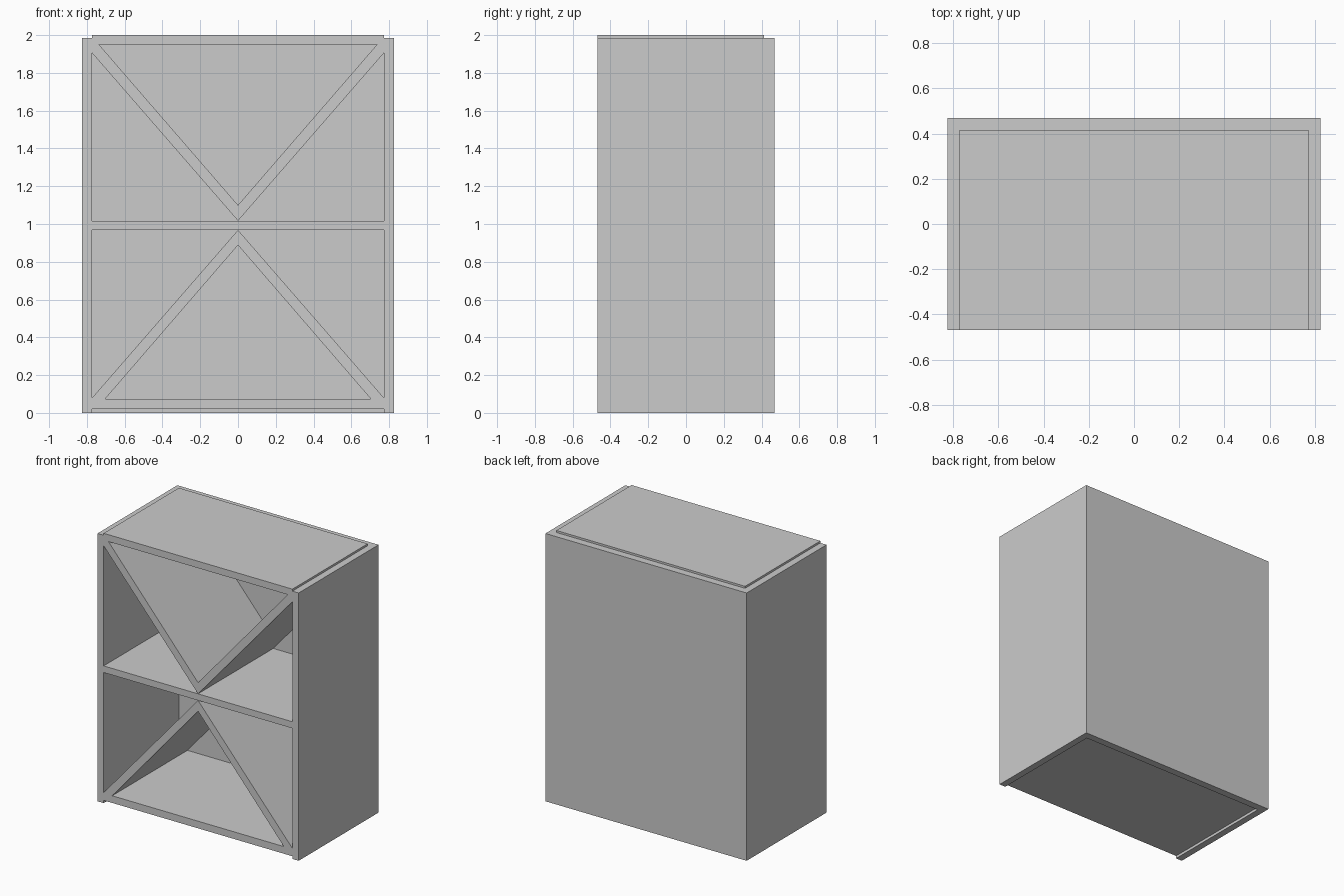
import bpy, bmesh
from mathutils import Vector

if "Cube" in bpy.data.objects:
    bpy.data.objects.remove(bpy.data.objects["Cube"])

HALF_W, HALF_D, HEIGHT = 0.825, 0.468, 2.0
INNER_W, INNER_BACK = 0.774, 0.413
SHELF_TOP, SHELF_BOTTOM = 1.017, 0.968


def prism(bm, points, direction):
    """Closed prism: a flat polygon swept along a direction."""
    base = [bm.verts.new(p) for p in points]
    face = bm.faces.new(base)
    top = bmesh.ops.extrude_face_region(bm, geom=[face], use_keep_orig=True)
    moved = [v for v in top["geom"] if isinstance(v, bmesh.types.BMVert)]
    bmesh.ops.translate(bm, verts=moved, vec=Vector(direction))


def make_object(name, bm):
    bmesh.ops.recalc_face_normals(bm, faces=bm.faces)
    mesh = bpy.data.meshes.new(name)
    bm.to_mesh(mesh)
    bm.free()
    obj = bpy.data.objects.new(name, mesh)
    bpy.context.collection.objects.link(obj)
    return obj


# Solid cabinet block
bm = bmesh.new()
prism(bm, [(-HALF_W, -HALF_D, 0), (HALF_W, -HALF_D, 0),
           (HALF_W, HALF_D, 0), (-HALF_W, HALF_D, 0)], (0, 0, HEIGHT))
cabinet = make_object("wine_rack_cabinet", bm)

# Openings cut from the front, stopping at the back panel
bm = bmesh.new()


def opening(profile):
    prism(bm, [(x, -0.7, z) for x, z in profile], (0, 0.7 + INNER_BACK, 0))


opening([(-0.735, 1.949), (0.735, 1.949), (0, 1.10)])    # upper V bin
opening([(-0.704, 0.073), (0.704, 0.073), (0, 0.888)])   # lower tent bin
for s in (-1, 1):                                        # side bins
    opening([(s * INNER_W, 1.907), (s * INNER_W, SHELF_TOP), (0, SHELF_TOP)])
    opening([(s * INNER_W, 0.078), (s * INNER_W, SHELF_BOTTOM), (0, SHELF_BOTTOM)])

# Stacking recess underneath
opening([(-INNER_W, -0.1), (INNER_W, -0.1), (INNER_W, 0.02), (-INNER_W, 0.02)])

# Stacking rebate around the sides and back of the top
plan = [(-1, -0.7), (-INNER_W, -0.7), (-INNER_W, INNER_BACK),
        (INNER_W, INNER_BACK), (INNER_W, -0.7), (1, -0.7), (1, 0.7), (-1, 0.7)]
prism(bm, [(x, y, 1.985) for x, y in plan], (0, 0, 0.2))
cutter = make_object("opening_cutter", bm)
cutter.hide_render = True

# Carve the block and discard the cutter
mod = cabinet.modifiers.new("openings", 'BOOLEAN')
mod.operation, mod.solver, mod.object = 'DIFFERENCE', 'EXACT', cutter
bpy.context.view_layer.objects.active = cabinet
cabinet.select_set(True)
bpy.ops.object.modifier_apply(modifier=mod.name)
bpy.data.objects.remove(cutter)
